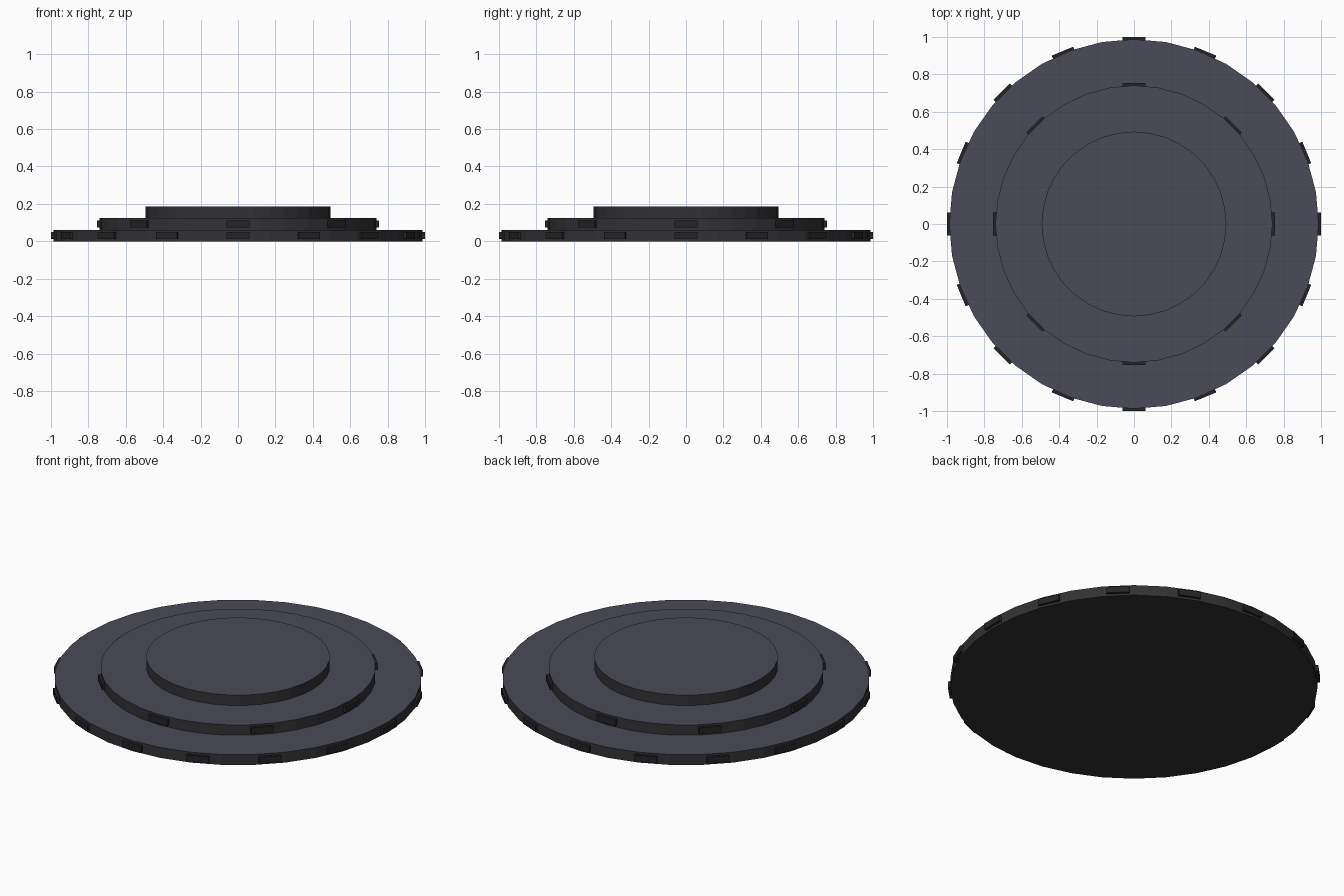
import bpy
import math

cube = bpy.data.objects.get("Cube")
if cube:
    bpy.data.objects.remove(cube, do_unlink=True)

UNIT = 2 / 16.2          # one design unit
STEP = 0.5 * UNIT        # height of each tier


def material(name, rgb):
    mat = bpy.data.materials.new(name)
    mat.use_nodes = True
    mat.diffuse_color = (*rgb, 1)
    mat.node_tree.nodes["Principled BSDF"].inputs["Base Color"].default_value = (*rgb, 1)
    return mat


deck = material("slate deck", (0.07, 0.068, 0.1))
wall = material("charcoal wall", (0.032, 0.032, 0.036))
trim = material("dark trim", (0.018, 0.018, 0.021))


def tier(name, radius, level, sides):
    """Round step with a slate top and charcoal sides."""
    bpy.ops.mesh.primitive_cylinder_add(
        vertices=sides, radius=radius * UNIT, depth=STEP,
        location=(0, 0, (level + 0.5) * STEP))
    obj = bpy.context.object
    obj.name = name
    obj.data.materials.append(wall)
    obj.data.materials.append(deck)
    for face in obj.data.polygons:
        face.material_index = 1 if face.normal.z > 0.5 else 0


def plate_ring(name, radius, level, count):
    """Small raised blocks spaced evenly around a tier's rim."""
    for i in range(count):
        angle = math.tau * i / count
        bpy.ops.mesh.primitive_cube_add(
            size=1,
            location=(radius * UNIT * math.cos(angle),
                      radius * UNIT * math.sin(angle),
                      (level + 0.5) * STEP),
            rotation=(0, 0, angle))
        obj = bpy.context.object
        obj.name = f"{name}_{i + 1}"
        obj.scale = (0.2 * UNIT, UNIT, 0.3 * UNIT)
        obj.data.materials.append(trim)


# Stepped platform
tier("lower_tier", 8, 0, 36)
tier("middle_tier", 6, 1, 36)
tier("upper_tier", 4, 2, 36)

# Rim blocks
plate_ring("lower_rim_block", 8, 0, 16)
plate_ring("middle_rim_block", 6, 1, 8)
